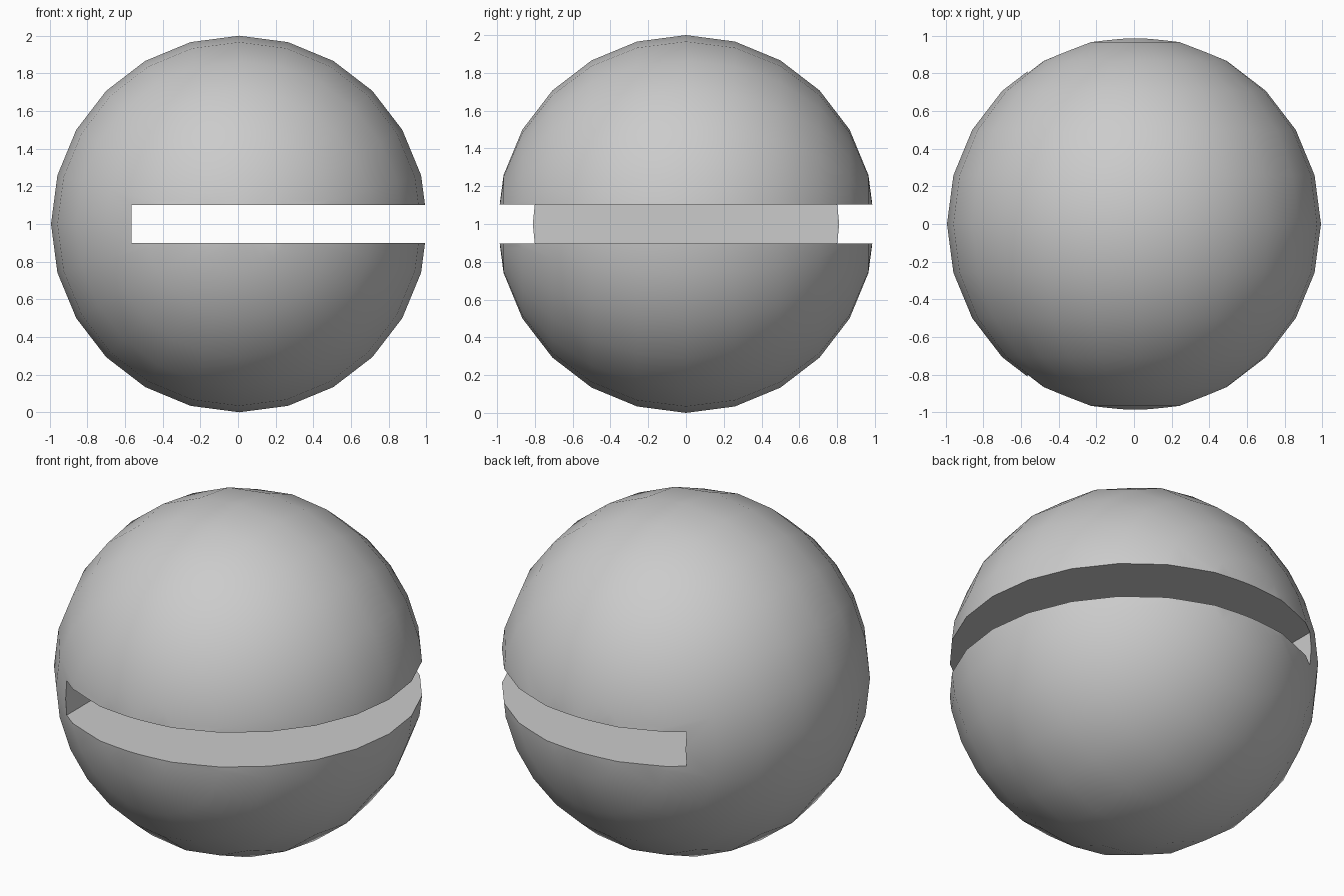
import bpy
import math

if "Cube" in bpy.data.objects:
    bpy.data.objects.remove(bpy.data.objects["Cube"])

SHIFT = 0.0067        # centres the slotted body on x = 0
SLOT_HALF = 0.102
SLOT_END = -0.565

# Ball body: low-count sphere with its poles along y
bpy.ops.mesh.primitive_uv_sphere_add(
    segments=24, ring_count=12, radius=1,
    location=(SHIFT, 0, 1), rotation=(math.pi / 2, 0, 0))
ball = bpy.context.object
ball.name = "slotted_ball"
bpy.ops.object.transform_apply(location=True, rotation=True, scale=True)

# Slot cutter: flat box open to the front, right and back
x_far = 1.5
bpy.ops.mesh.primitive_cube_add(size=1, location=((SLOT_END + x_far) / 2, 0, 1))
cutter = bpy.context.object
cutter.name = "slot_cutter"
cutter.scale = (x_far - SLOT_END, 3, 2 * SLOT_HALF)
cutter.hide_render = True
bpy.ops.object.transform_apply(location=True, rotation=True, scale=True)

# Cut the slot
bpy.ops.object.select_all(action='DESELECT')
ball.select_set(True)
bpy.context.view_layer.objects.active = ball
cut = ball.modifiers.new("slot", 'BOOLEAN')
cut.operation = 'DIFFERENCE'
cut.solver = 'EXACT'
cut.object = cutter
bpy.ops.object.modifier_apply(modifier=cut.name)
bpy.data.objects.remove(cutter, do_unlink=True)

# Smooth shell, crisp slot edges
bpy.ops.object.shade_smooth_by_angle(angle=math.radians(30))
